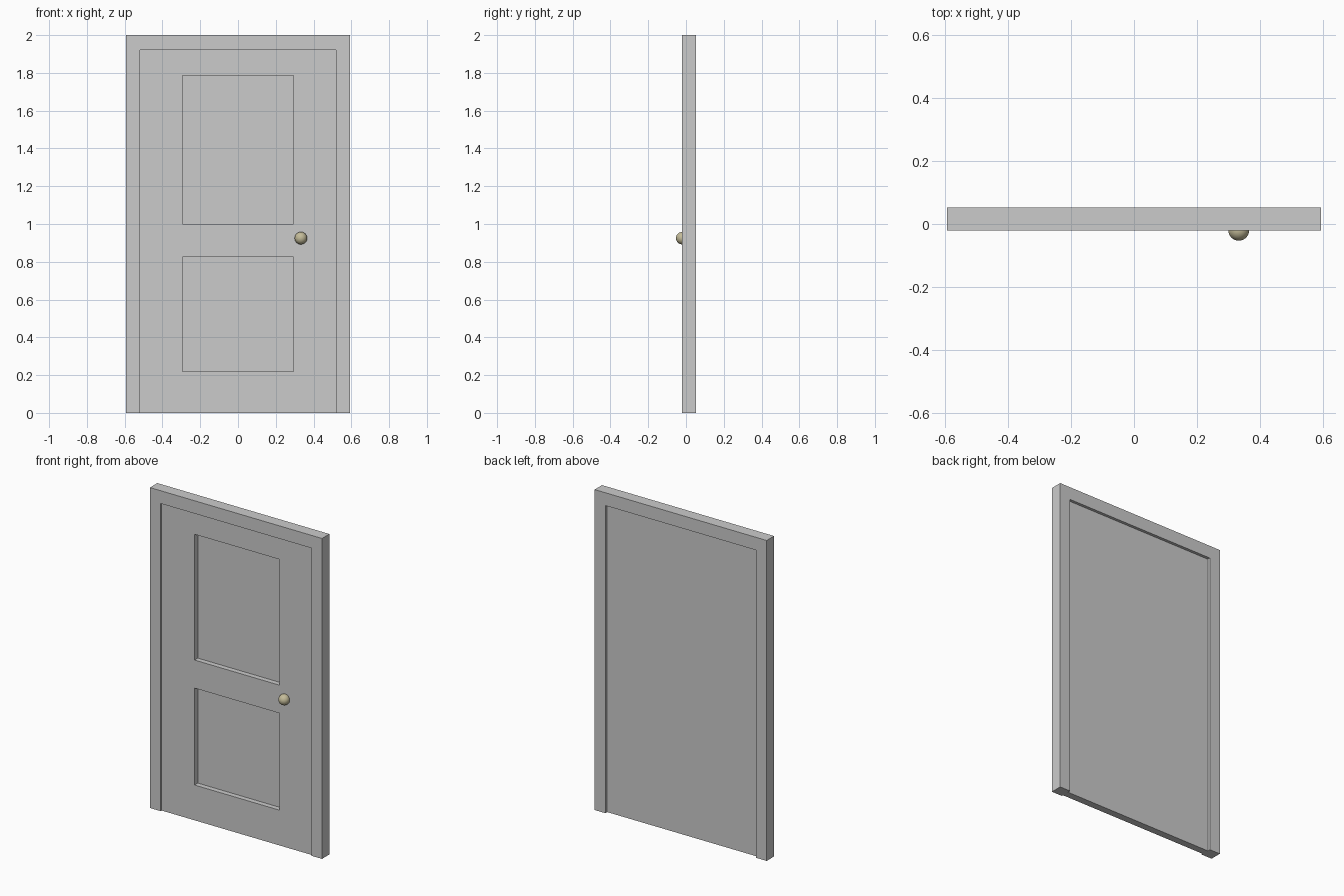
import bpy, bmesh
from mathutils import Vector

if "Cube" in bpy.data.objects:
    bpy.data.objects.remove(bpy.data.objects["Cube"])

W, IN_X, IN_Z = 0.594, 0.52, 1.92        # half width, frame opening
Y_FRONT, Y_BACK = -0.02, 0.053           # frame depth
LEAF_FRONT, LEAF_BACK = -0.01, 0.035     # door leaf depth
PANEL_X, PANEL_DEPTH = 0.293, 0.032
PANELS = [(0.22, 0.825), (1.0, 1.785)]   # z ranges of sunken panels


def extrude_profile(bm, points, y0, y1):
    """Face from (x, z) points at y0, extruded to y1."""
    face = bm.faces.new([bm.verts.new((x, y0, z)) for x, z in points])
    geom = bmesh.ops.extrude_face_region(bm, geom=[face], use_keep_orig=True)["geom"]
    moved = [g for g in geom if isinstance(g, bmesh.types.BMVert)]
    bmesh.ops.translate(bm, verts=moved, vec=(0, y1 - y0, 0))
    bmesh.ops.recalc_face_normals(bm, faces=bm.faces)


def finish(bm, name):
    mesh = bpy.data.meshes.new(name)
    bm.to_mesh(mesh)
    bm.free()
    obj = bpy.data.objects.new(name, mesh)
    bpy.context.collection.objects.link(obj)
    return obj


# Frame: two jambs and a header in one profile
bm = bmesh.new()
extrude_profile(bm, [(-W, 0), (-IN_X, 0), (-IN_X, IN_Z), (IN_X, IN_Z),
                     (IN_X, 0), (W, 0), (W, 2), (-W, 2)], Y_FRONT, Y_BACK)
finish(bm, "door_frame")

# Leaf: slab sliced along the panel borders
bm = bmesh.new()
extrude_profile(bm, [(-IN_X, 0), (IN_X, 0), (IN_X, IN_Z), (-IN_X, IN_Z)],
                LEAF_FRONT, LEAF_BACK)
cuts = [(Vector((x, 0, 0)), Vector((1, 0, 0))) for x in (-PANEL_X, PANEL_X)]
cuts += [(Vector((0, 0, z)), Vector((0, 0, 1))) for pair in PANELS for z in pair]
for co, no in cuts:
    bmesh.ops.bisect_plane(bm, geom=bm.verts[:] + bm.edges[:] + bm.faces[:],
                           plane_co=co, plane_no=no)

# Sunken panels on the front side
sunken = []
for f in bm.faces:
    c = f.calc_center_median()
    if (f.normal.y < -0.9 and abs(c.x) < PANEL_X
            and any(a < c.z < b for a, b in PANELS)):
        sunken.append(f)
result = bmesh.ops.extrude_discrete_faces(bm, faces=sunken)
for f in result["faces"]:
    bmesh.ops.translate(bm, verts=f.verts[:], vec=(0, PANEL_DEPTH, 0))
bmesh.ops.recalc_face_normals(bm, faces=bm.faces)
finish(bm, "door_leaf")

# Round knob, half sunk into the leaf
bpy.ops.mesh.primitive_uv_sphere_add(segments=32, ring_count=16, radius=0.033,
                                     location=(0.333, -0.02, 0.925))
knob = bpy.context.object
knob.name = "door_knob"
bpy.ops.object.shade_smooth()
brass = bpy.data.materials.new("dull_brass")
brass.diffuse_color = (0.55, 0.5, 0.32, 1)
brass.use_nodes = True
brass.node_tree.nodes["Principled BSDF"].inputs["Base Color"].default_value = brass.diffuse_color
knob.data.materials.append(brass)
